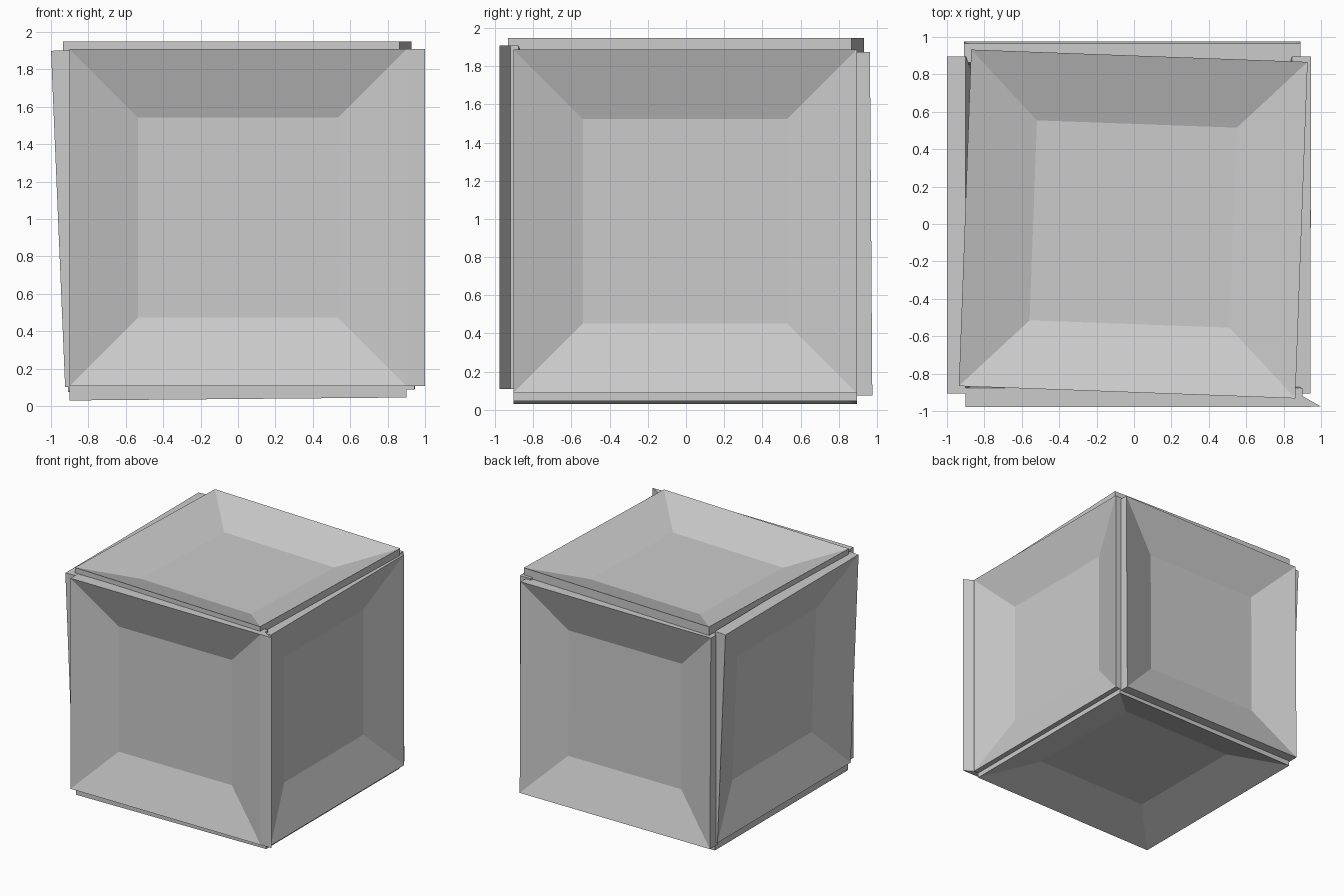
import bpy, bmesh
from math import radians
from mathutils import Matrix, Vector

if "Cube" in bpy.data.objects:
    bpy.data.objects.remove(bpy.data.objects["Cube"])

OUTER, INNER = 0.9, 0.535   # half sizes of rim and recessed floor
DEPTH, THICK = 0.13, 0.1    # recess depth and plate thickness


def finish(name, bm, matrix=Matrix()):
    bmesh.ops.recalc_face_normals(bm, faces=bm.faces)
    mesh = bpy.data.meshes.new(name)
    bm.to_mesh(mesh)
    bm.free()
    mesh.transform(matrix)
    obj = bpy.data.objects.new(name, mesh)
    bpy.context.collection.objects.link(obj)
    return obj


def panel(name, normal, centre, tilt_axis='Z', tilt=0.0):
    """Square tray plate whose recess opens along the normal."""
    bm = bmesh.new()
    rings = []
    for half, z in ((INNER, -DEPTH), (OUTER, 0), (OUTER, -THICK), (INNER, -DEPTH - THICK)):
        rings.append([bm.verts.new((sx * half, sy * half, z))
                      for sx, sy in ((-1, -1), (1, -1), (1, 1), (-1, 1))])
    for a, b in zip(rings, rings[1:]):
        for i in range(4):
            j = (i + 1) % 4
            bm.faces.new((a[i], a[j], b[j], b[i]))
    bm.faces.new(rings[0])
    bm.faces.new(rings[-1])
    turn = Vector(normal).to_track_quat('Z', 'Y').to_matrix().to_4x4()
    lean = Matrix.Rotation(radians(tilt), 4, tilt_axis)
    return finish(name, bm, Matrix.Translation(centre) @ lean @ turn)


# Six loosely fitted cube sides
panel("front_panel", (0, -1, 0), (0, -0.978, 1.008))
panel("back_panel", (0, 1, 0), (-0.01, 0.97, 0.975), 'X', 0.4)
panel("right_panel", (1, 0, 0), (0.945, -0.005, 0.988))
panel("left_panel", (-1, 0, 0), (-0.962, -0.005, 1.0), 'Y', -2.4)
panel("top_panel", (0, 0, 1), (-0.004, 0.0, 1.948), 'Z', -2.1)
panel("bottom_panel", (0, 0, -1), (0.0, -0.005, 0.038), 'Y', -0.5)

# Tapered lip along the right edge of the front panel
bm = bmesh.new()
tri = bm.faces.new([bm.verts.new((x, y, 0.108))
                    for x, y in ((0.9, -0.978), (1.0, -0.976), (0.9, -0.92))])
ext = bmesh.ops.extrude_face_region(bm, geom=[tri], use_keep_orig=True)
bmesh.ops.translate(bm, vec=(0, 0, 1.8),
                    verts=[v for v in ext["geom"] if isinstance(v, bmesh.types.BMVert)])
finish("front_lip", bm)
